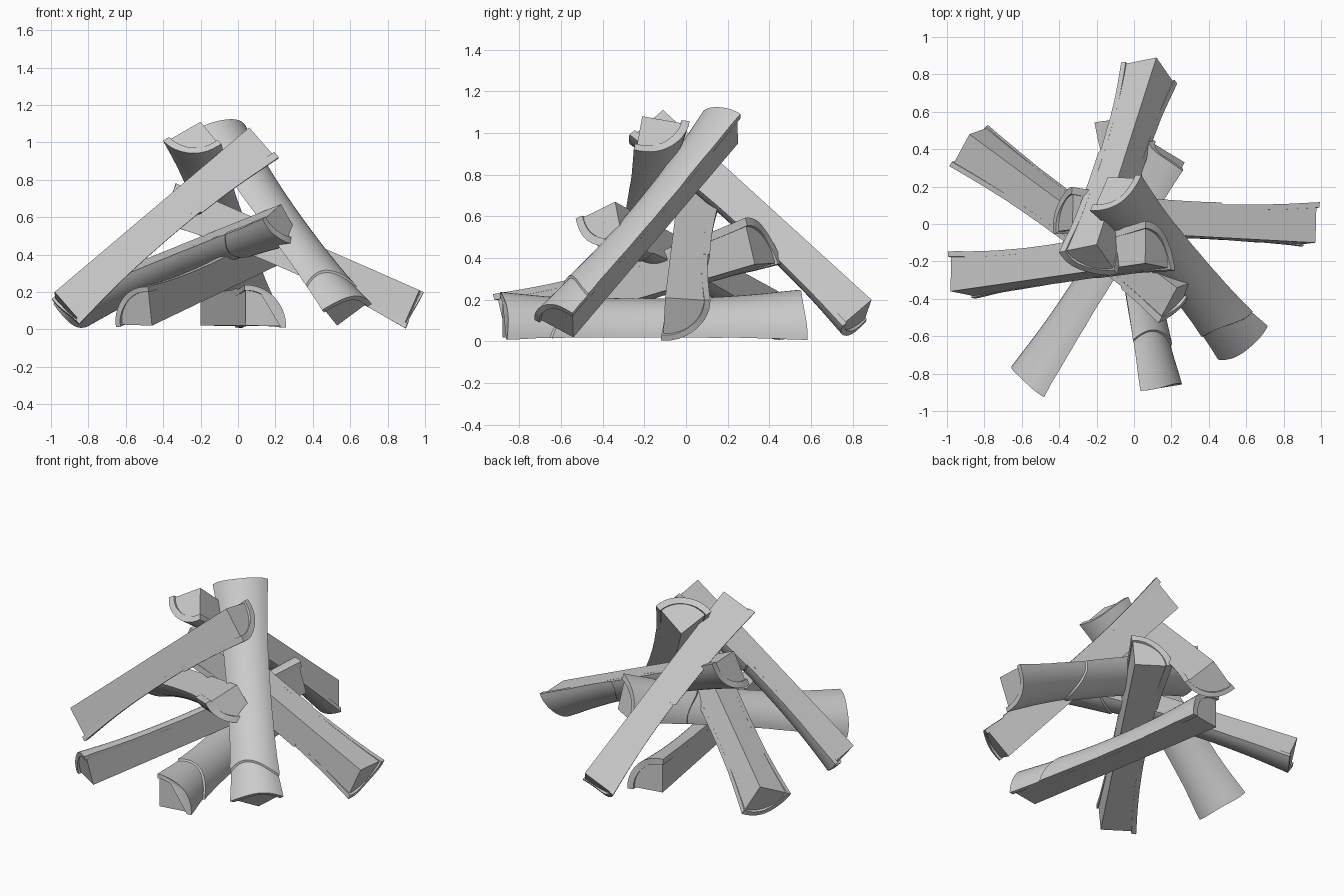
import bpy, bmesh, math, random
from mathutils import Vector

if "Cube" in bpy.data.objects:
    bpy.data.objects.remove(bpy.data.objects["Cube"])

random.seed(4)
ARC = 14        # segments round the bark
HALF = math.radians(45)


def loft(name, rings):
    """Closed solid through a list of equal-length point loops."""
    bm = bmesh.new()
    loops = [[bm.verts.new(p) for p in ring] for ring in rings]
    n = len(loops[0])
    for a, b in zip(loops, loops[1:]):
        for i in range(n):
            j = (i + 1) % n
            bm.faces.new((a[i], a[j], b[j], b[i]))
    bm.faces.new(loops[0][::-1])
    bm.faces.new(loops[-1])
    bmesh.ops.triangulate(bm, faces=[f for f in bm.faces if len(f.verts) > 4])
    bmesh.ops.recalc_face_normals(bm, faces=bm.faces[:])
    mesh = bpy.data.meshes.new(name)
    bm.to_mesh(mesh)
    bm.free()
    ob = bpy.data.objects.new(name, mesh)
    bpy.context.collection.objects.link(ob)
    bpy.ops.object.select_all(action='DESELECT')
    ob.select_set(True)
    bpy.context.view_layer.objects.active = ob
    bpy.ops.object.shade_smooth_by_angle(angle=math.radians(32))
    return ob


def radius(t):
    """Outer radius along the log: waisted, flared at both ends."""
    return 0.176 + 0.042 * abs(2 * t - 1) ** 2.2


def split_log(name, p0, p1, toward_bark, step):
    """Quarter log: p0-p1 is the split ridge, toward_bark points at the bark."""
    p0, p1 = Vector(p0), Vector(p1)
    length = (p1 - p0).length
    u = (p1 - p0).normalized()
    b = Vector(toward_bark)
    b = (b - u * b.dot(u)).normalized()
    c = u.cross(b)

    def pt(t, k, r, over=1.0, shift=0.0):
        a = HALF * over * (2 * k / ARC - 1)
        return p0 + u * (t * length + shift) + (b * math.cos(a) + c * math.sin(a)) * r

    # wood wedge
    ts = [i / 16 for i in range(17)]
    loft(name + "_wood", [[p0 + u * t * length]
                          + [pt(t, k, radius(t) - 0.026) for k in range(ARC + 1)]
                          for t in ts])

    # bark shell with slightly wavy ends and a slanted cracked step
    ts = sorted([i / 20 for i in range(21)] + [step, step + 0.006])
    wave = random.uniform(0, 6)
    rings = []
    for t in ts:
        lift = 0.01 if t > step + 0.003 else 0.0
        near = max(0.0, 1 - abs(t - step) / 0.3) * min(1, 8 * t, 8 * (1 - t))
        over = 1.0 + 0.06 * abs(2 * t - 1) ** 4 + random.uniform(-0.01, 0.01)
        outer, inner = [], []
        for k in range(ARC + 1):
            shift = near * 0.05 * math.sin(wave + 4 * k / ARC)
            if t in (0, 1):
                shift = (2 * t - 1) * (0.01 + 0.005 * math.sin(wave + 7 * k / ARC + t))
            outer.append(pt(t, k, radius(t) + lift, over, shift))
            inner.append(pt(t, k, radius(t) - 0.029, over, shift))
        rings.append(outer + inner[::-1])
    loft(name + "_bark", rings)


# name, ridge start, ridge end, direction to the bark, crack position
LOGS = [
    ("left_leaning_log", (-0.98, -0.36, 0.20), (0.06, -0.21, 1.08), (0.66, 0.82, -0.85), 0.6),
    ("back_leaning_log", (0.12, 0.89, 0.20), (-0.20, -0.11, 1.11), (-0.07, -0.16, -0.15), 0.5),
    ("front_leaning_log", (0.53, -0.54, 0.02), (-0.14, 0.25, 0.95), (0.035, -0.07, 0.10), 0.12),
    ("lower_left_log", (-0.46, -0.86, 0.02), (0.27, 0.33, 0.37), (-0.95, 0.30, 1.0), 0.7),
    ("ground_log", (0.04, -0.88, 0.02), (-0.20, 0.53, 0.02), (1.0, 0.17, 1.0), 0.17),
    ("right_leaning_log", (0.97, -0.10, 0.21), (-0.33, -0.03, 0.78), (-0.38, 0.93, -0.95), 0.35),
    ("back_left_log", (-0.88, 0.48, 0.22), (0.23, -0.34, 0.67), (0.02, -0.10, -0.17), 0.8),
]
for log in LOGS:
    split_log(*log)
